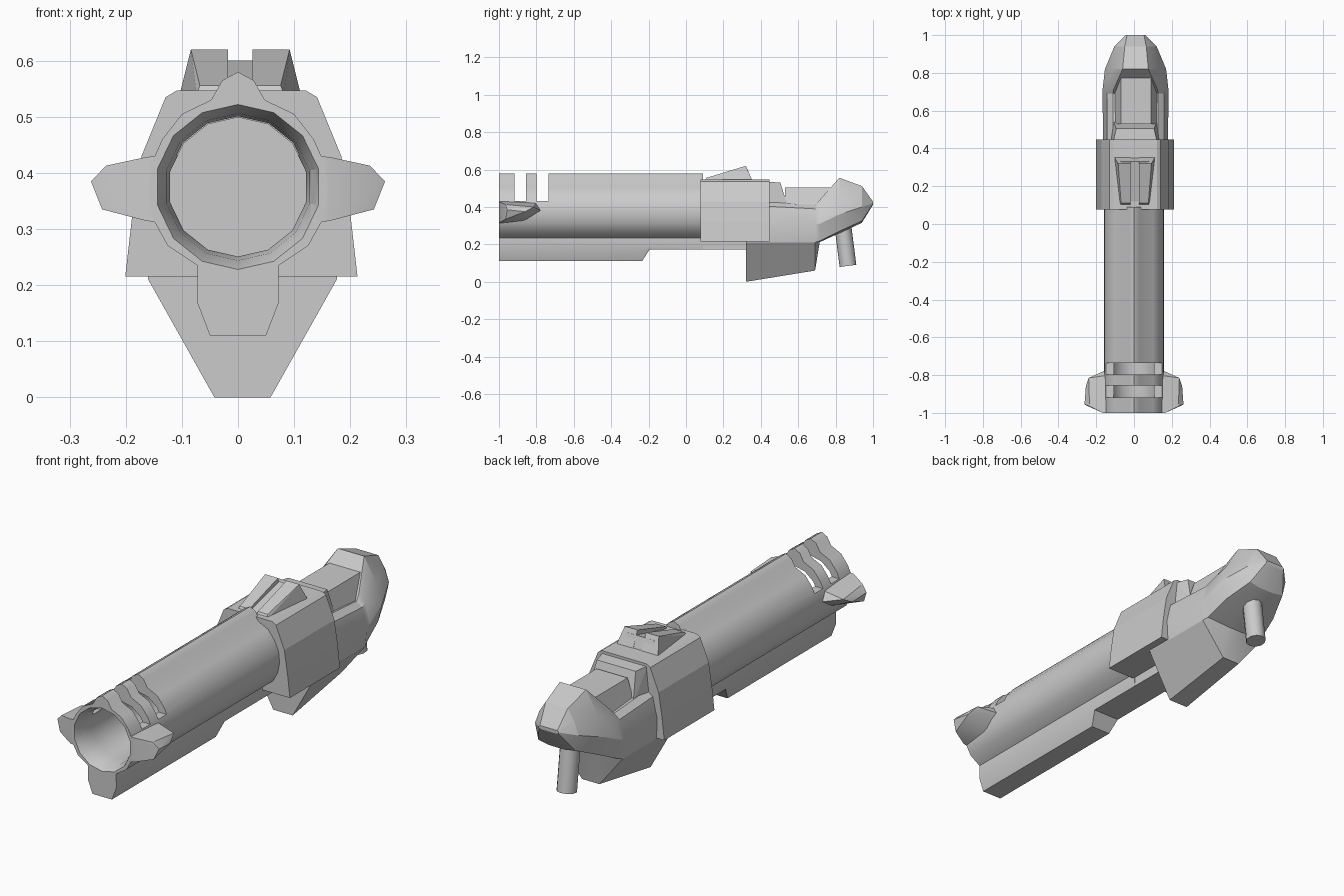
import bpy, bmesh, math
from mathutils import Vector, Matrix

if "Cube" in bpy.data.objects:
    bpy.data.objects.remove(bpy.data.objects["Cube"])


def finish(bm, name, angle=None):
    bmesh.ops.recalc_face_normals(bm, faces=bm.faces)
    me = bpy.data.meshes.new(name)
    bm.to_mesh(me)
    bm.free()
    ob = bpy.data.objects.new(name, me)
    bpy.context.collection.objects.link(ob)
    if angle:
        smooth(ob, angle)
    return ob


def smooth(ob, angle):
    bpy.ops.object.select_all(action='DESELECT')
    ob.select_set(True)
    bpy.context.view_layer.objects.active = ob
    bpy.ops.object.shade_smooth_by_angle(angle=math.radians(angle))


def loft(name, stations, angle=None, cx=0.0):
    """Skin mirrored half profiles [(x, z)...] placed at each y."""
    bm = bmesh.new()
    rings = []
    for y, half in stations:
        pts = list(half) + [(-x, z) for x, z in reversed(half) if x > 0]
        rings.append([bm.verts.new((x + cx, y, z)) for x, z in pts])
    n = len(rings[0])
    for a, b in zip(rings, rings[1:]):
        for i in range(n):
            j = (i + 1) % n
            bm.faces.new((a[i], a[j], b[j], b[i]))
    bm.faces.new(rings[0])
    bm.faces.new(rings[-1])
    return finish(bm, name, angle)


def hull(name, pts, mirror=False, cx=0.0):
    """Convex solid around the points, optionally mirrored in x."""
    bm = bmesh.new()
    pts = list(pts) + ([(-x, y, z) for x, y, z in pts] if mirror else [])
    for x, y, z in pts:
        bm.verts.new((x + cx, y, z))
    bmesh.ops.convex_hull(bm, input=bm.verts)
    bmesh.ops.dissolve_limit(bm, angle_limit=0.02, verts=bm.verts, edges=bm.edges)
    return finish(bm, name)


def cut(ob, cutter):
    bpy.context.view_layer.objects.active = ob
    m = ob.modifiers.new("cut", 'BOOLEAN')
    m.operation, m.solver, m.object = 'DIFFERENCE', 'EXACT', cutter
    bpy.ops.object.modifier_apply(modifier=m.name)
    bpy.data.objects.remove(cutter)


# Barrel with a top ridge and a keel underneath
upper = [(0, .58), (.028, .565), (.048, .53), (.10, .505), (.135, .46), (.155, .415),
         (.16, .365), (.15, .315), (.125, .27), (.072, .235)]
deep = upper + [(.073, .17), (.05, .11)]
shallow = upper + [(.072, .19), (.068, .172)]
barrel = loft("barrel", [(-1, deep), (-.235, deep), (-.195, shallow), (.09, shallow)])

# Side fins at the muzzle
for s, side in ((1, "right"), (-1, "left")):
    root = [(.13, y, z) for y, z in ((-1, .31), (-1, .432), (-.80, .425), (-.765, .375), (-.85, .325))]
    tip = [(.235, -.965, .413), (.24, -.815, .40), (.262, -.955, .385),
           (.255, -.86, .375), (.242, -.965, .335), (.165, -1, .315), (.165, -1, .428)]
    fin = hull("muzzle_fin_" + side, [(s * x, y, z) for x, y, z in root + tip])
    # keep the fin out of the bore
    smooth(fin, 30)

# Flared bore, closed by the front of the receiver
bm = bmesh.new()
rings = []
for y, r in ((-1.02, .152), (-1, .147), (-.96, .131), (-.90, .124), (.2, .124)):
    rings.append([bm.verts.new((r * math.cos(a), y, .375 + r * math.sin(a)))
                  for a in (2 * math.pi * (i + .5) / 14 for i in range(14))])
for a, b in zip(rings, rings[1:]):
    for i in range(14):
        j = (i + 1) % 14
        bm.faces.new((a[i], a[j], b[j], b[i]))
bm.faces.new(rings[0])
bm.faces.new(rings[-1])
bore = finish(bm, "bore_cutter")
for side in ("right", "left"):
    copy = bore.copy()
    copy.data = bore.data.copy()
    bpy.context.collection.objects.link(copy)
    cut(bpy.data.objects["muzzle_fin_" + side], copy)
cut(barrel, bore)

# Two vent slots across the top of the muzzle
for y in (-.887, -.767):
    cut(barrel, hull("slot_cutter", [(.2, y + d, z) for d in (-.031, .031) for z in (.432, .65)], True))
smooth(barrel, 35)

# Keel continuing under the receiver
hull("keel", [(x, y, z) for y in (.08, .33) for x, z in ((.068, .172), (.072, .25))], True)

# Receiver
rec = [(.115, .547), (.135, .535), (.178, .43), (.195, .32), (.207, .215)]
loft("receiver", [(.078, rec), (.447, rec)], cx=.006)

# Raised sight: centre ramp and two rails
hull("sight_ramp", [(.07, .11, .545), (.10, .35, .545), (.07, .33, .60)], True, .004)
for s, side in ((1, "right"), (-1, "left")):
    hull("sight_rail_" + side, [(s * x + .004, y, z) for x, y, z in (
        (.022, .10, .54), (.078, .10, .54), (.022, .11, .556), (.072, .11, .556),
        (.022, .355, .54), (.108, .355, .54), (.022, .32, .62), (.088, .32, .62))])

# Rear body: tapered underside and faceted tail
front = [(.12, .435), (.15, .41), (.172, .31), (.168, .21), (.05, .0)]
back = [(.12, .41), (.15, .39), (.174, .31), (.165, .21), (.045, .06)]
loft("rear_body", [
    (.32, front), (.69, back),
    (.715, [(.115, .438), (.148, .40), (.174, .31), (.155, .218), (.04, .212)]),
    (.82, [(.068, .556), (.13, .45), (.162, .36), (.14, .27), (.04, .26)]),
    (.94, [(.057, .512), (.09, .46), (.112, .40), (.095, .325), (.04, .315)]),
    (1.0, [(.045, .428), (.05, .424), (.052, .42), (.05, .416), (.04, .412)]),
], angle=22, cx=.008)

# Stepped top cover behind the receiver
hull("cover_step", [(.115, .44, .535), (.10, .505, .53), (.13, .44, .40), (.115, .545, .40)], True, .006)
hull("cover_block", [(.08, .53, .503), (.08, .775, .503), (.115, .53, .40), (.115, .80, .40)], True, .01)

# Hanging rod under the tail
bm = bmesh.new()
a, b = Vector((.008, .836, .32)), Vector((.008, .866, .085))
rot = (b - a).to_track_quat('Z', 'Y').to_matrix().to_4x4()
bmesh.ops.create_cone(bm, cap_ends=True, segments=10, radius1=.045, radius2=.045, depth=(b - a).length,
                      matrix=Matrix.Translation((a + b) / 2) @ rot)
finish(bm, "hanging_rod", 40)
